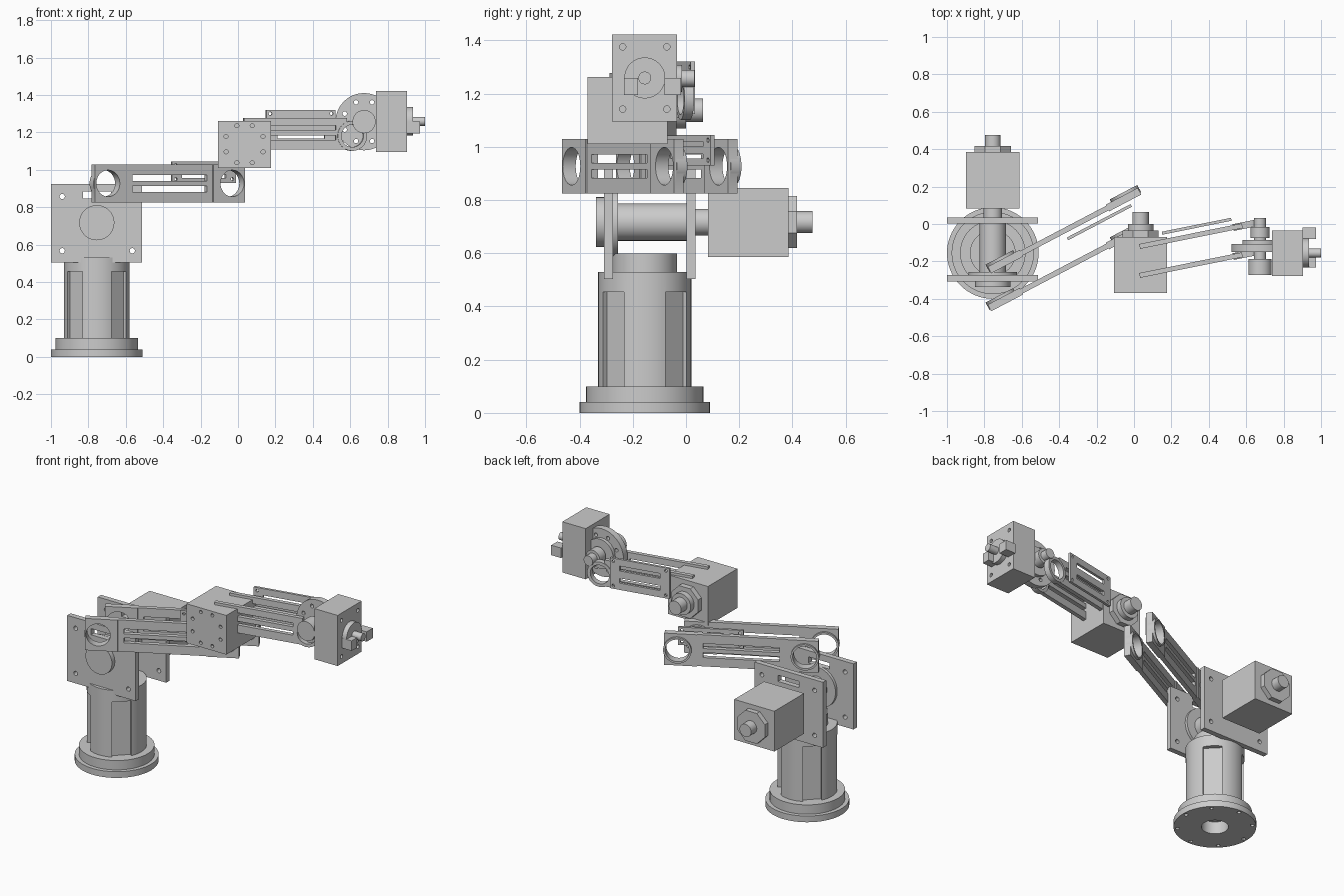
import bpy, bmesh
from math import pi, cos, sin, radians
from mathutils import Matrix, Vector

if "Cube" in bpy.data.objects:
    bpy.data.objects.remove(bpy.data.objects["Cube"])

AXIS = {'x': Matrix.Rotation(pi / 2, 4, 'Y'),
        'y': Matrix.Rotation(-pi / 2, 4, 'X'),
        'z': Matrix.Identity(4)}
DIR = {'x': Vector((1, 0, 0)), 'y': Vector((0, 1, 0)), 'z': Vector((0, 0, 1))}


def box(x0, x1, y0, y1, z0, z1, turn=0, about=(0, 0)):
    """Box by its limits; optional turn about a vertical axis."""
    def add(bm):
        m = (Matrix.Translation((*about, 0)) @ Matrix.Rotation(turn, 4, 'Z') @
             Matrix.Translation(((x0 + x1) / 2, (y0 + y1) / 2, (z0 + z1) / 2)) @
             Matrix.Diagonal((x1 - x0, y1 - y0, z1 - z0, 1)))
        bmesh.ops.create_cube(bm, size=1, matrix=m)
    return add


def cyl(axis, start, length, r, seg=40):
    """Cylinder from start along an axis; 8 sides gives an octagon on its flats."""
    def add(bm):
        rad = r / cos(pi / 8) if seg == 8 else r
        m = (Matrix.Translation(Vector(start) + DIR[axis] * length / 2) @ AXIS[axis] @
             Matrix.Rotation(pi / 8 if seg == 8 else 0, 4, 'Z'))
        bmesh.ops.create_cone(bm, cap_ends=True, segments=seg, radius1=rad,
                              radius2=rad, depth=length, matrix=m)
    return add


def mesh(name, parts):
    bm = bmesh.new()
    for p in parts:
        p(bm)
    me = bpy.data.meshes.new(name)
    bm.to_mesh(me)
    bm.free()
    ob = bpy.data.objects.new(name, me)
    bpy.context.collection.objects.link(ob)
    return ob


def build(name, parts, cuts=(), loc=(0, 0, 0), turn=0):
    ob = mesh(name, parts)
    bpy.ops.object.select_all(action='DESELECT')
    bpy.context.view_layer.objects.active = ob
    ob.select_set(True)
    if cuts:
        cutter = mesh("cutter", cuts)
        cutter.hide_render = True
        mod = ob.modifiers.new("cut", 'BOOLEAN')
        mod.operation, mod.solver, mod.object = 'DIFFERENCE', 'EXACT', cutter
        mod.use_self = True
        bpy.ops.object.modifier_apply(modifier=mod.name)
        bpy.data.objects.remove(cutter)
    bpy.ops.object.shade_smooth_by_angle(angle=radians(30))
    ob.location, ob.rotation_euler = loc, (0, 0, turn)
    return ob


# Base: stepped turret with four recessed flats, centre bore and bolt holes
BX, BY = -0.755, -0.155
build("base",
      [cyl('z', (BX, BY, 0), .04, .245, 64), cyl('z', (BX, BY, .02), .08, .22, 64),
       cyl('z', (BX, BY, .05), .48, .175, 64), cyl('z', (BX, BY, .5), .1, .122, 64)],
      [box(.146, .2, -.056, .056, .1, .455, pi / 4 + i * pi / 2, (BX, BY)) for i in range(4)] +
      [cyl('z', (BX, BY, -.02), .1, .08)] +
      [cyl('z', (BX + .222 * cos(i * pi / 4), BY + .222 * sin(i * pi / 4), -.01), .03, .012, 12)
       for i in range(8)])

# Shoulder plates
SZ = 0.717
for name, y in (("front_shoulder_plate", -.308), ("rear_shoulder_plate", .002)):
    build(name, [box(-1, -.513, y, y + .034, .503, .925)],
          [cyl('y', (x, y - .02, z), .08, .014, 16) for x in (-.94, -.565) for z in (.567, .857)] +
          [box(-.83, -.68, y - .02, y + .06, .845, .885)])

# Shoulder shaft and discs
build("shoulder_shaft", [cyl('y', (BX, -.29, SZ), .3, .07)])
build("shoulder_end_cap", [cyl('y', (BX, -.338, SZ), .035, .094)])
build("shoulder_disc", [cyl('y', (BX, -.275, SZ), .019, .13)])
build("shoulder_motor_shaft", [cyl('y', (BX, .02, SZ), .07, .05)])

# Shoulder motor
build("shoulder_motor", [box(-.899, -.613, .083, .385, .586, .845)])
build("shoulder_motor_cap", [cyl('y', (BX, .38, SZ), .037, .098, 8)])
build("shoulder_motor_knob", [cyl('y', (BX, .4, SZ), .075, .041)])

# Lower arm: a pair of slotted bars with ring ends
LOW = radians(27.7)
for name, y in (("lower_arm_front", -.256), ("lower_arm_rear", -.053)):
    ends = []
    for s in (-1, 1):
        ends.append(box(min(s * .453, s * .26), max(s * .453, s * .26), 0, .04, -.102, .102))
        ends.append(cyl('y', (s * .375, .01, 0), .045, .083))
    build(name, [box(-.3, .3, .006, .034, -.1015, .1015)] + ends,
          [cyl('y', (s * .375, -.03, 0), .12, .071) for s in (-1, 1)] +
          [box(-.225, .225, -.03, .08, z - .016, z + .016) for z in (-.029, .029)],
          (-.3625, y, .927), LOW)


def bracket(name, length, height, loc, turn):
    h, v = length / 2, height / 2
    build(name, [box(-h, h, -.008, .008, -v, v)],
          [cyl('y', (s * (h - .022), -.03, t * (v - .02)), .06, .009, 12)
           for s in (-1, 1) for t in (-1, 1)] +
          [box(-h + .06, h - .06, -.03, .03, z - .08 * height, z + .08 * height)
           for z in (-.2 * height, .2 * height)], loc, turn)


bracket("lower_arm_bracket", .385, .115, (-.185, .01, .9875), LOW)

# Elbow motor with a circle of bolt holes
EX, EZ = .035, 1.137
build("elbow_motor", [box(-.107, .176, -.37, -.07, 1.01, 1.262)],
      [cyl('y', (EX + .107 * cos(a), -.39, EZ + .107 * sin(a)), .04, .011, 12)
       for a in [pi / 8 + i * pi / 4 for i in range(8)]])
build("elbow_motor_cap", [cyl('y', (EX, -.075, EZ), .04, .096, 8)])
build("elbow_motor_collar", [cyl('y', (EX, -.04, EZ), .04, .068)])
build("elbow_motor_shaft", [cyl('y', (EX, -.01, EZ), .073, .044)])

# Upper arm: a pair of slotted bars with a ring at the wrist
UP = radians(11.4)
for name, y in (("upper_arm_front", -.275), ("upper_arm_rear", -.12)):
    build(name, [box(0, .56, -.013, .013, -.085, .085),
                 cyl('y', (.59, -.018, -.012), .036, .08)],
          [cyl('y', (.59, -.05, -.012), .1, .06)] +
          [box(.13, .5, -.05, .05, z - .012, z + .012) for z in (-.022, .032)],
          (.03, y, 1.193), UP)
bracket("upper_arm_bracket", .378, .196, (.335, -.012, 1.222), UP)

# Wrist joint: drilled disc and stepped axle
WX, WZ = .674, 1.257
build("wrist_disc", [cyl('y', (WX, -.15, WZ), .042, .153, 48)],
      [cyl('y', (WX + .112 * cos(a), -.2, WZ + .112 * sin(a)), .15, .012, 12)
       for a in [pi / 8 + i * pi / 4 for i in range(8)]])
build("wrist_disc_boss", [cyl('y', (WX, -.112, WZ), .026, .095)])
build("wrist_hub", [cyl('y', (WX, -.272, WZ), .085, .062)])
build("wrist_axle", [cyl('y', (WX, -.2, WZ), .232, .032)])
build("wrist_collar", [cyl('y', (WX, -.075, WZ), .06, .05)])

# Wrist motor box and tool
HY, HZ = -.155, 1.259
build("wrist_motor", [box(.738, .904, -.278, -.034, 1.096, 1.422)],
      [cyl('x', (.86, HY + s * .083, HZ + t * .117), .08, .012, 16)
       for s in (-1, 1) for t in (-1, 1)])
build("tool_flange", [cyl('x', (.9, HY, HZ), .035, .077)])
build("tool_shaft", [cyl('x', (.92, HY, HZ), .08, .024)])
for name, y0, y1 in (("tool_finger_left", -.233, -.18), ("tool_finger_right", -.08, -.018)):
    build(name, [box(.902, .972, y0, y1, 1.195, 1.259)])
